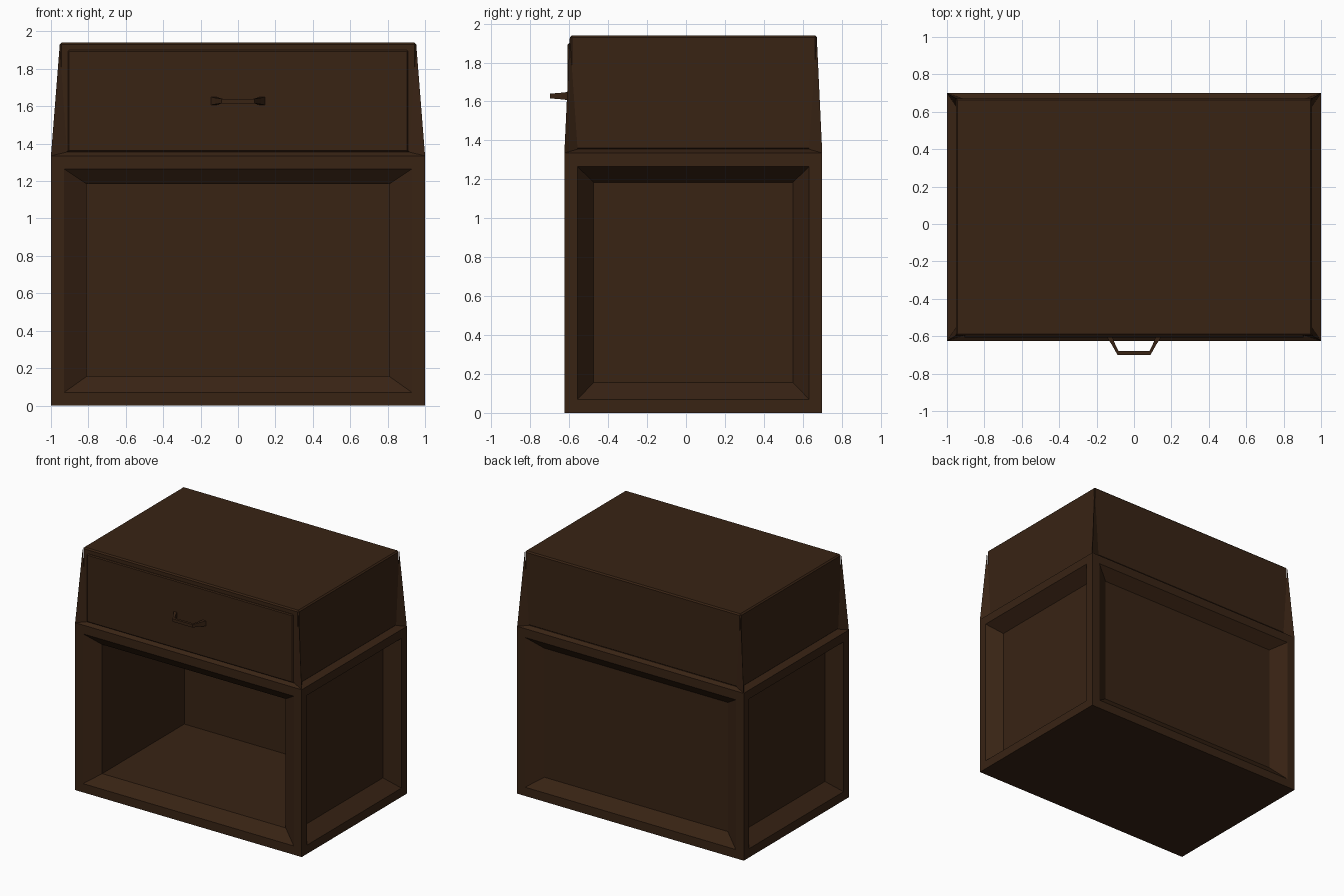
import bpy, bmesh
from mathutils import Vector

if "Cube" in bpy.data.objects:
    bpy.data.objects.remove(bpy.data.objects["Cube"])

wood = bpy.data.materials.new("dark_wood")
wood.diffuse_color = (0.04, 0.017, 0.007, 1)
wood.use_nodes = True
wood.node_tree.nodes["Principled BSDF"].inputs["Base Color"].default_value = wood.diffuse_color

HX, Y0, Y1, ZB = 1.0, -0.625, 0.70, 1.335   # lower cabinet extents
YC, HY = (Y0 + Y1) / 2, (Y1 - Y0) / 2


def finish(bm, name):
    bmesh.ops.remove_doubles(bm, verts=bm.verts[:], dist=1e-5)
    bmesh.ops.recalc_face_normals(bm, faces=bm.faces[:])
    me = bpy.data.meshes.new(name)
    bm.to_mesh(me)
    bm.free()
    me.materials.append(wood)
    ob = bpy.data.objects.new(name, me)
    bpy.context.collection.objects.link(ob)
    return ob


def skin(bm, rings, cap_start=False, cap_end=True):
    """Bridge successive closed rings of points with quads."""
    rows = [[bm.verts.new(p) for p in r] for r in rings]
    for a, b in zip(rows, rows[1:]):
        n = len(a)
        for i in range(n):
            bm.faces.new((a[i], a[(i + 1) % n], b[(i + 1) % n], b[i]))
    if cap_start:
        bm.faces.new(rows[0])
    if cap_end:
        bm.faces.new(rows[-1])


def rect_z(x, y0, y1, z):
    return [(-x, y0, z), (x, y0, z), (x, y1, z), (-x, y1, z)]


def rect_y(x, z0, z1, y):
    return [(-x, y, z0), (x, y, z0), (x, y, z1), (-x, y, z1)]


def rect_x(h, z0, z1, x):
    return [(x, YC - h, z0), (x, YC + h, z0), (x, YC + h, z1), (x, YC - h, z1)]


def box(name, x, y0, y1, z0, z1, bevel):
    bm = bmesh.new()
    skin(bm, [rect_z(x, y0, y1, z0), rect_z(x, y0, y1, z1)], True, True)
    ob = finish(bm, name)
    mod = ob.modifiers.new("edge", 'BEVEL')
    mod.width, mod.segments = bevel, 1
    return ob


# Lower cabinet: framed box with bevelled recesses and an open front niche
bm = bmesh.new()
H, I = (0.07, 1.265), (0.155, 1.185)
skin(bm, [rect_y(HX, 0, ZB, Y0), rect_y(0.93, *H, Y0),
          rect_y(0.81, *I, Y0 + 0.07), rect_y(0.81, *I, 0.48)])
skin(bm, [rect_y(HX, 0, ZB, Y1), rect_y(0.93, *H, Y1), rect_y(0.81, *I, Y1 - 0.07)])
for s in (-1, 1):
    skin(bm, [rect_x(HY, 0, ZB, s * HX), rect_x(0.595, *H, s * HX),
              rect_x(0.5125, *I, s * (HX - 0.106))])
skin(bm, [rect_z(HX, Y0, Y1, 0)])
# sloping ledge on top of the cabinet
skin(bm, [rect_z(HX, Y0, Y1, ZB), rect_z(0.953, -0.597, 0.672, 1.355)])
finish(bm, "cabinet_body")

# Upper drawer case and drawer front
box("drawer_case", 0.953, -0.597, 0.672, 1.35, 1.94, 0.01)
box("drawer_front", 0.91, -0.608, -0.55, 1.357, 1.90, 0.007)

# Tapered fins running down the four corners of the case
bm = bmesh.new()
for sx in (-1, 1):
    for y_out, y_in, d in ((Y0, -0.597, 1), (Y1, 0.672, -1)):
        pts = [(sx * HX, y_out, ZB), (sx * 0.953, y_in, 1.93),
               (sx * 0.915, y_in, 1.355), (sx * 0.953, y_in + d * 0.04, 1.355)]
        v = [bm.verts.new(p) for p in pts]
        for f in ((0, 1, 2), (0, 3, 1), (0, 2, 3), (1, 3, 2)):
            bm.faces.new([v[i] for i in f])
finish(bm, "corner_fins")

# Handle: bent bar, thicker at its feet
half = [((-0.145, -0.605), (-0.115, -0.605), 0.021),
        ((-0.122, -0.64), (-0.102, -0.64), 0.017),
        ((-0.088, -0.70), (-0.082, -0.68), 0.012)]
path = half + [((-a[0], a[1]), (-b[0], b[1]), h) for a, b, h in reversed(half)]
bm = bmesh.new()
skin(bm, [[(a[0], a[1], 1.628 - h), (b[0], b[1], 1.628 - h),
           (b[0], b[1], 1.628 + h), (a[0], a[1], 1.628 + h)] for a, b, h in path], True, True)
finish(bm, "drawer_handle")
